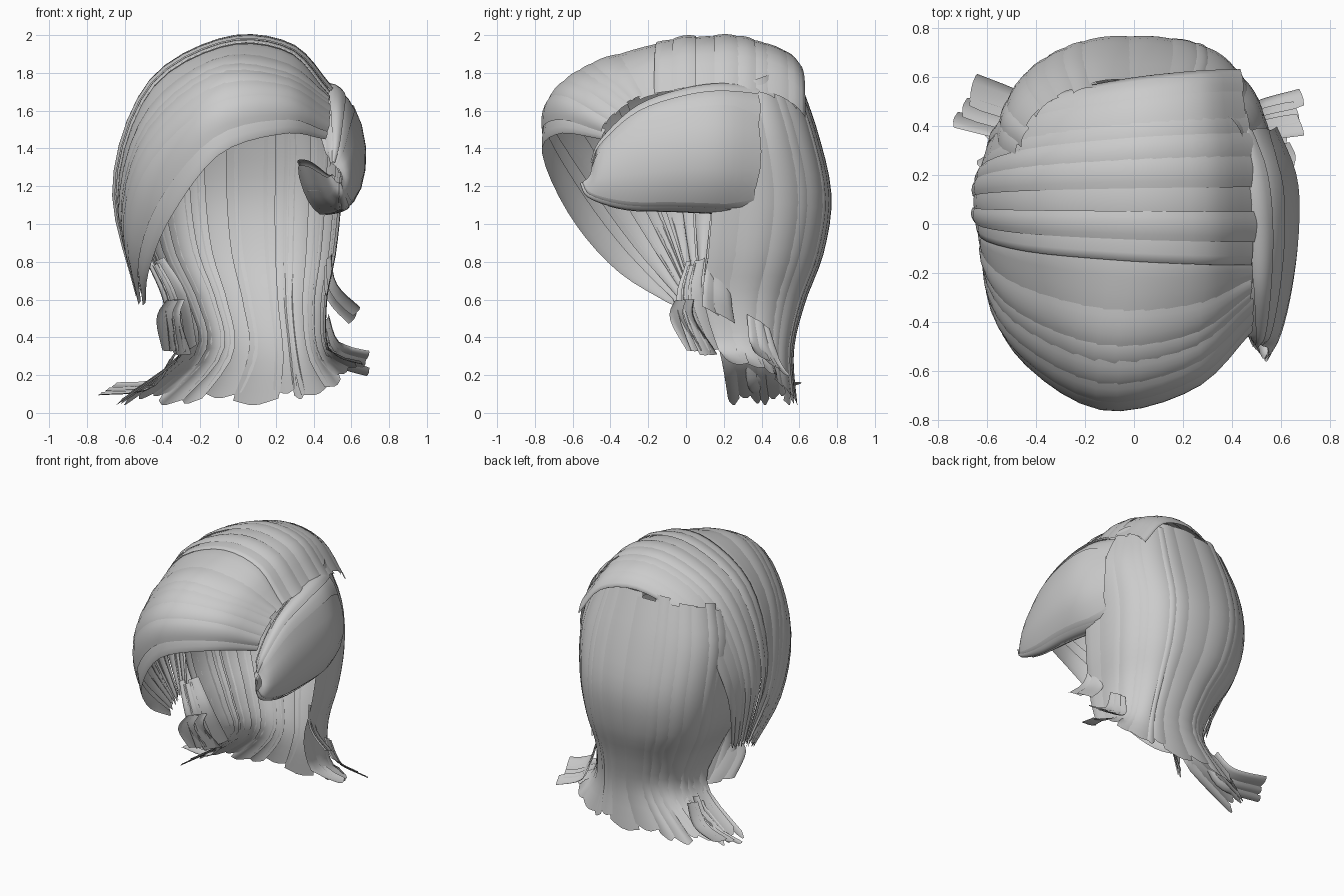
import bpy, math, random
from mathutils import Vector as V

if "Cube" in bpy.data.objects:
    bpy.data.objects.remove(bpy.data.objects["Cube"])

random.seed(4)


def cr(p, t):
    """Catmull-Rom through the points p, t in 0..1"""
    n = len(p) - 1
    s = min(max(t, 0), 1) * n
    i = min(int(s), n - 1)
    f = s - i
    b, c = p[i], p[i + 1]
    a = p[i - 1] if i > 0 else b * 2 - c
    d = p[i + 2] if i + 2 <= n else c * 2 - b
    return 0.5 * (2 * b + (c - a) * f + (2 * a - 5 * b + 4 * c - d) * f * f
                  + (3 * b - a - 3 * c + d) * f ** 3)


def locks(name, guides, n, overlap=0.35, lift=0.009, trim=0.03, steps=22, cross=5):
    """Sheet through the guide strands, cut into n overlapping hair cards of uneven width"""
    rows = [[V(p) for p in g] for g in guides]

    def surf(u, v):
        return cr([cr(r, v) for r in rows], u)

    widths = [random.uniform(0.5, 1.5) for _ in range(n)]
    verts, faces, start = [], [], 0
    for wd in widths:
        wd /= sum(widths)
        mid = start + wd / 2
        start += wd
        half = (0.5 + overlap * random.uniform(0.4, 1)) * wd
        v0, v1 = random.uniform(0, trim), 1 - random.uniform(0, trim)
        h = random.uniform(-lift, lift)
        base = len(verts)
        for j in range(steps + 1):
            v = v0 + (v1 - v0) * j / steps
            for i in range(cross + 1):
                w = 2 * i / cross - 1
                taper = 1 - 0.2 * max(0, v - 0.85) / 0.15
                u = min(max(mid + half * w * taper, 0), 1)
                vv = v - (0.02 * abs(w) if j == steps else 0)
                e = 0.01
                du = surf(min(u + e, 1), vv) - surf(max(u - e, 0), vv)
                dv = surf(u, min(vv + e, 1)) - surf(u, max(vv - e, 0))
                nor = du.cross(dv).normalized()
                if nor.dot(surf(u, vv) - V((0, 0.05, 1.1))) < 0:
                    nor = -nor
                verts.append(surf(u, vv) + nor * (h + lift * (0.3 - w * w)))
        for j in range(steps):
            for i in range(cross):
                a = base + j * (cross + 1) + i
                faces.append((a, a + 1, a + cross + 2, a + cross + 1))
    me = bpy.data.meshes.new(name)
    me.from_pydata(verts, [], faces)
    me.polygons.foreach_set("use_smooth", [True] * len(faces))
    ob = bpy.data.objects.new(name, me)
    bpy.context.collection.objects.link(ob)


# Crown: one arch from the parting over the head, repeated from front to back
arch = [(.5, 1.72), (.28, 1.95), (-.08, 1.98), (-.48, 1.74), (-.66, 1.2), (-.53, .6)]


def crown_row(y, drop):
    row = []
    for k, (x, z) in enumerate(arch):
        fade = 1 - 0.9 * (k / 5) ** 2.6
        row.append((x * (1 - .4 * (y - .08) ** 2), .08 + (y - .08) * fade, z - drop * fade))
    return row


locks("crown", [crown_row(-.17, .03), crown_row(.1, 0), crown_row(.36, .015), crown_row(.54, .08),
                crown_row(.63, .17)], 8, trim=0.015)

# Fringe swept from the side parting across the forehead
lower = [(.47, -.45, 1.45), (.25, -.68, 1.48), (-.1, -.77, 1.37), (-.36, -.62, 1.04), (-.48, -.37, .75), (-.5, -.05, .55)]
middle = [(.49, -.4, 1.55), (.25, -.63, 1.68), (-.13, -.72, 1.64), (-.47, -.53, 1.33), (-.59, -.28, .95), (-.52, 0, .57)]
upper = [(.5, -.28, 1.65), (.25, -.46, 1.81), (-.13, -.51, 1.83), (-.5, -.36, 1.52), (-.63, -.15, 1.05), (-.53, .04, .59)]
locks("swept_fringe", [lower, middle, upper, crown_row(-.15, .03)], 7, trim=0.015)

# Back curtain: half-oval sections (z, centre x, radius x, centre y, radius y)
sections = [(1.7, 0, .48, .1, .47), (1.48, 0, .57, .12, .58), (1.15, 0, .56, .14, .63), (.85, .02, .51, .12, .61),
            (.58, .07, .41, .1, .53), (.32, .1, .4, .18, .39), (.03, 0, .68, .23, .36)]
curtain = []
for k in range(11):
    c, s = math.cos(math.pi * k / 10), math.sin(math.pi * k / 10)
    ox, oy = math.copysign(abs(c) ** .75, c), abs(s) ** .75
    strand = [(cx + rx * ox, cy + ry * oy, z) for z, cx, rx, cy, ry in sections]
    x, y, z = strand[0]
    strand[0] = (x, y, z + .15 * s)                     # higher at the crown
    x, y, z = strand[-1]
    strand[-1] = (x, y, z + .22 * max(c, 0) ** 2)       # ends rise on one side
    curtain.append(strand)
locks("back_curtain", curtain, 17)

# Puffed side roll: strands running back round an open, tucked-under section
stations = [(-.5, .52, 1.27, .02, .05), (-.45, .53, 1.29, .06, .15), (-.26, .53, 1.35, .11, .27),
            (-.02, .52, 1.39, .15, .32), (.2, .49, 1.4, .17, .34), (.42, .44, 1.38, .13, .33)]
roll = []
for deg in range(145, -171, -35):
    c, s = math.cos(math.radians(deg)), math.sin(math.radians(deg))
    roll.append([(cx + rx * c - .02 * s, y - .06 * s * s * (s < 0), cz + rz * s) for y, cx, cz, rx, rz in stations])
locks("side_roll", roll, 8, overlap=0.5, lift=0.007, trim=0.02)


# Loose wisps by the cheeks and flicked ends: path of three points, swept along a width
def wisp(name, a, b, c, width, n=3):
    w = V(width)
    rows = [[V(a) + w * t * .7, V(b) + w * t, V(c) + w * t * 1.2] for t in (-.5, 0, .5)]
    locks(name, rows, n, trim=0.12, steps=8)


wisp("cheek_wisp_left", (-.44, .05, .82), (-.33, .02, .6), (-.28, .14, .28), (.12, .14, .05))
wisp("loose_end_left", (-.32, 0, .62), (-.37, -.02, .5), (-.32, .1, .3), (.13, .12, 0), 2)
wisp("flick_left", (-.32, .38, .32), (-.45, .43, .15), (-.73, .52, .12), (.05, .2, .04))
wisp("loose_end_right", (.48, .18, .85), (.5, .17, .65), (.64, .18, .5), (-.06, .14, -.08), 2)
wisp("flick_right", (.46, .38, .5), (.52, .42, .32), (.72, .46, .25), (-.05, .16, -.1))
